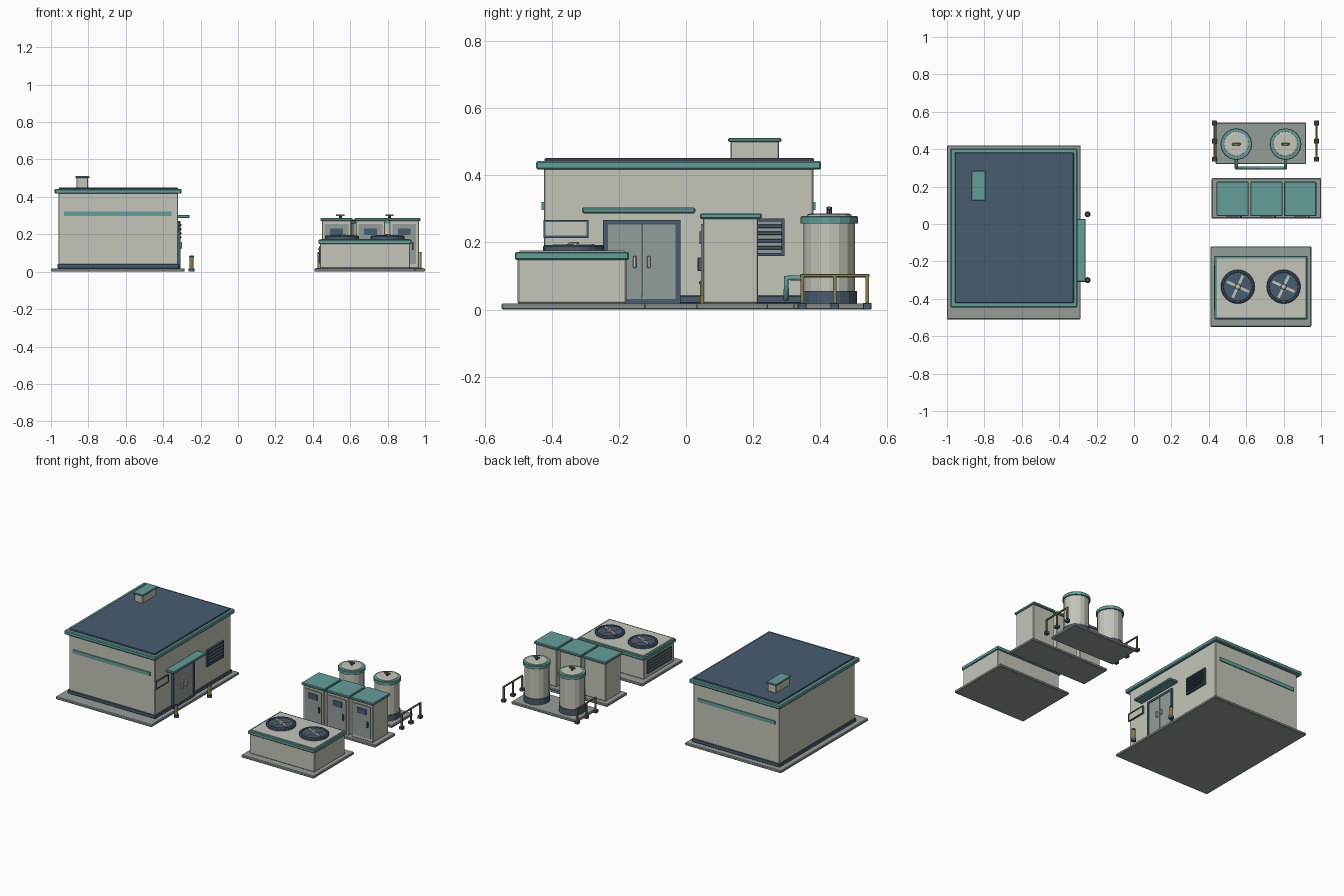
import bpy, bmesh, math
from mathutils import Vector

if "Cube" in bpy.data.objects:
    bpy.data.objects.remove(bpy.data.objects["Cube"])


def lin(c):
    return tuple((v / 255 / 12.92) if v < 10 else ((v / 255 + 0.055) / 1.055) ** 2.4 for v in c) + (1.0,)


def mat(name, *rgb):
    m = bpy.data.materials.new(name)
    m.diffuse_color = lin(rgb)
    m.use_nodes = True
    m.node_tree.nodes["Principled BSDF"].inputs["Base Color"].default_value = m.diffuse_color
    return m


CREAM = mat("warm_white_panel", 196, 197, 185)
TEAL = mat("teal_trim", 100, 158, 154)
NAVY = mat("navy_metal", 72, 92, 110)
GREY = mat("concrete_grey", 148, 157, 153)
OLIVE = mat("ochre_paint", 140, 126, 76)


def finish(name, bm, material):
    bmesh.ops.recalc_face_normals(bm, faces=bm.faces)
    me = bpy.data.meshes.new(name)
    bm.to_mesh(me)
    bm.free()
    me.materials.append(material)
    ob = bpy.data.objects.new(name, me)
    bpy.context.collection.objects.link(ob)
    return ob


def box(name, x, y, z, material, bevel=0.0):
    """Box from (min, max) ranges, optionally with chamfered edges."""
    bm = bmesh.new()
    bmesh.ops.create_cube(bm, size=1)
    for v in bm.verts:
        v.co = Vector([(r[0] + r[1]) / 2 + c * (r[1] - r[0]) for r, c in zip((x, y, z), v.co)])
    if bevel:
        bmesh.ops.bevel(bm, geom=bm.edges[:], offset=bevel, segments=1, affect='EDGES')
    return finish(name, bm, material)


def lathe(name, x, y, profile, material, sides=16):
    """Closed solid of revolution from (radius, z) points, capped at both ends."""
    bm = bmesh.new()
    rings = [[bm.verts.new((x + r * math.cos(2 * math.pi * i / sides),
                            y + r * math.sin(2 * math.pi * i / sides), z))
              for i in range(sides)] for r, z in profile]
    for a, b in zip(rings, rings[1:]):
        for i in range(sides):
            j = (i + 1) % sides
            bm.faces.new((a[i], a[j], b[j], b[i]))
    bm.faces.new(rings[0][::-1])
    bm.faces.new(rings[-1])
    return finish(name, bm, material)


def pipe(name, points, radius, material):
    """Tube along a polyline."""
    cu = bpy.data.curves.new(name, 'CURVE')
    cu.dimensions = '3D'
    cu.bevel_depth = radius
    cu.bevel_resolution = 2
    cu.use_fill_caps = True
    sp = cu.splines.new('POLY')
    sp.points.add(len(points) - 1)
    for p, co in zip(sp.points, points):
        p.co = (*co, 1)
    cu.materials.append(material)
    ob = bpy.data.objects.new(name, cu)
    bpy.context.collection.objects.link(ob)
    return ob


def side_frame(name, x, y, z, t):
    """Four navy bars round an opening on a wall facing +x."""
    for s, yy, zz in (("left", (y[0], y[0] + t), z), ("right", (y[1] - t, y[1]), z),
                      ("top", y, (z[1] - t, z[1])), ("bottom", y, (z[0], z[0] + t))):
        box(f"{name}_{s}", x, yy, zz, NAVY)


# Building shell
box("building_slab", (-1, -0.285), (-0.51, 0.42), (0, 0.018), GREY, 0.004)
box("building_skirt", (-0.966, -0.314), (-0.43, 0.386), (0.018, 0.042), NAVY, 0.003)
box("building_walls", (-0.96, -0.32), (-0.424, 0.38), (0.018, 0.425), CREAM, 0.004)
box("roof_fascia", (-0.982, -0.303), (-0.447, 0.403), (0.417, 0.443), TEAL, 0.005)
box("roof_panel", (-0.958, -0.322), (-0.422, 0.382), (0.44, 0.451), NAVY, 0.003)
for side, y in (("front", (-0.43, -0.423)), ("back", (0.379, 0.386))):
    box(f"{side}_stripe", (-0.93, -0.355), y, (0.297, 0.321), TEAL)

# Roof vent
box("roof_vent_body", (-0.863, -0.802), (0.133, 0.277), (0.445, 0.503), CREAM, 0.003)
box("roof_vent_cap", (-0.87, -0.794), (0.125, 0.285), (0.5, 0.511), TEAL, 0.003)

# Double door with canopy
side_frame("door_frame", (-0.322, -0.308), (-0.247, -0.017), (0.018, 0.267), 0.014)
for i, y in enumerate(((-0.233, -0.133), (-0.131, -0.031))):
    box(f"door_leaf_{i}", (-0.322, -0.312), y, (0.03, 0.254), GREY)
    hy = (-0.153, -0.111)[i]
    box(f"door_handle_{i}", (-0.313, -0.3), (hy - 0.005, hy + 0.005), (0.124, 0.16), CREAM, 0.002)
box("door_canopy", (-0.322, -0.258), (-0.31, 0.028), (0.287, 0.304), TEAL, 0.004)

# Framed wall panel and louvre
box("wall_panel", (-0.322, -0.314), (-0.42, -0.295), (0.22, 0.262), CREAM)
side_frame("wall_panel_frame", (-0.322, -0.31), (-0.425, -0.29), (0.214, 0.267), 0.006)
box("louvre_back", (-0.322, -0.317), (0.12, 0.29), (0.163, 0.27), GREY)
side_frame("louvre_frame", (-0.322, -0.308), (0.118, 0.293), (0.16, 0.272), 0.009)
for i in range(4):
    z = 0.184 + i * 0.0215
    box(f"louvre_slat_{i}", (-0.32, -0.303), (0.125, 0.286), (z - 0.0055, z + 0.0055), NAVY, 0.002)

# Bollards beside the door
for i, y in enumerate((-0.3, 0.052)):
    lathe(f"bollard_base_{i}", -0.248, y, [(0.016, 0), (0.016, 0.018)], NAVY, 12)
    lathe(f"bollard_post_{i}", -0.248, y, [(0.011, 0.015), (0.011, 0.078)], OLIVE, 12)
    lathe(f"bollard_cap_{i}", -0.248, y, [(0.013, 0.076), (0.013, 0.082), (0.009, 0.086)], NAVY, 12)

# Condenser unit
box("condenser_slab", (0.408, 0.948), (-0.55, -0.12), (0, 0.018), GREY, 0.004)
box("condenser_body", (0.438, 0.92), (-0.502, -0.178), (0.018, 0.16), CREAM, 0.004)
box("condenser_trim", (0.43, 0.927), (-0.51, -0.17), (0.148, 0.172), TEAL, 0.004)
box("condenser_top", (0.444, 0.914), (-0.496, -0.184), (0.168, 0.176), CREAM)
box("condenser_grille", (0.432, 0.44), (-0.47, -0.21), (0.045, 0.135), NAVY)
for i in range(4):
    z = 0.06 + i * 0.02
    box(f"condenser_slat_{i}", (0.427, 0.434), (-0.462, -0.218), (z - 0.004, z + 0.004), GREY)

# Condenser fans, each with four blades
for f, x in enumerate((0.555, 0.8)):
    y = -0.335
    lathe(f"fan_ring_{f}", x, y, [(0.091, 0.172), (0.091, 0.188), (0.085, 0.193),
                                  (0.078, 0.193), (0.076, 0.187)], NAVY, 24)
    lathe(f"fan_hub_{f}", x, y, [(0.016, 0.185), (0.016, 0.199), (0.012, 0.202)], CREAM, 12)
    for b in range(2):
        ob = box(f"fan_blades_{f}_{b}", (-0.065, 0.065), (-0.007, 0.007), (0.189, 0.195), CREAM)
        ob.location = (x, y, 0)
        ob.rotation_euler.z = math.radians(-25 + 90 * b)

# Three control cabinets
box("cabinet_slab", (0.415, 1.0), (0.03, 0.245), (0, 0.018), GREY, 0.004)
for i in range(3):
    x = 0.527 + i * 0.181
    box(f"cabinet_body_{i}", (x - 0.079, x + 0.079), (0.05, 0.215), (0.018, 0.275), CREAM, 0.004)
    box(f"cabinet_cap_{i}", (x - 0.086, x + 0.086), (0.042, 0.226), (0.27, 0.287), TEAL, 0.004)
    box(f"cabinet_door_{i}", (x - 0.064, x + 0.064), (0.044, 0.052), (0.04, 0.255), GREY)
    box(f"cabinet_display_{i}", (x - 0.034, x + 0.034), (0.04, 0.046), (0.195, 0.232), NAVY)
    box(f"cabinet_handle_{i}", (x + 0.04, x + 0.05), (0.035, 0.046), (0.115, 0.155), NAVY, 0.002)

# Two storage tanks with valves
box("tank_slab", (0.437, 0.92), (0.32, 0.542), (0, 0.018), GREY, 0.004)
TX, TY = (0.547, 0.81), 0.427
for i, x in enumerate(TX):
    lathe(f"tank_base_{i}", x, TY, [(0.083, 0.016), (0.083, 0.056)], NAVY)
    lathe(f"tank_body_{i}", x, TY, [(0.077, 0.05), (0.077, 0.265)], CREAM)
    lathe(f"tank_rim_{i}", x, TY, [(0.085, 0.257), (0.085, 0.276), (0.082, 0.279)], TEAL)
    lathe(f"tank_lid_{i}", x, TY, [(0.067, 0.276), (0.066, 0.283), (0.058, 0.286)], CREAM)
    lathe(f"valve_stem_{i}", x, TY, [(0.008, 0.283), (0.008, 0.306)], NAVY, 10)
    box(f"valve_bar_{i}", (x - 0.022, x + 0.022), (TY - 0.006, TY + 0.006), (0.297, 0.307), OLIVE, 0.002)

# Connecting pipe between the tanks
PY = 0.299
pipe("tank_pipe", [(TX[0], 0.36, 0.094), (TX[0], PY, 0.094), (TX[0], PY, 0.032),
                   (TX[1], PY, 0.032), (TX[1], PY, 0.094), (TX[1], 0.36, 0.094)], 0.009, TEAL)

# Guard rails either side of the tanks
for side, x in (("left", 0.43), ("right", 0.976)):
    box(f"{side}_rail_bar", (x - 0.005, x + 0.005), (0.34, 0.547), (0.096, 0.106), OLIVE, 0.002)
    for i, y in enumerate((0.346, 0.443, 0.54)):
        box(f"{side}_rail_post_{i}", (x - 0.005, x + 0.005), (y - 0.005, y + 0.005), (0.01, 0.1), OLIVE)
        box(f"{side}_rail_foot_{i}", (x - 0.013, x + 0.013), (y - 0.013, y + 0.013), (0, 0.02), NAVY, 0.002)
